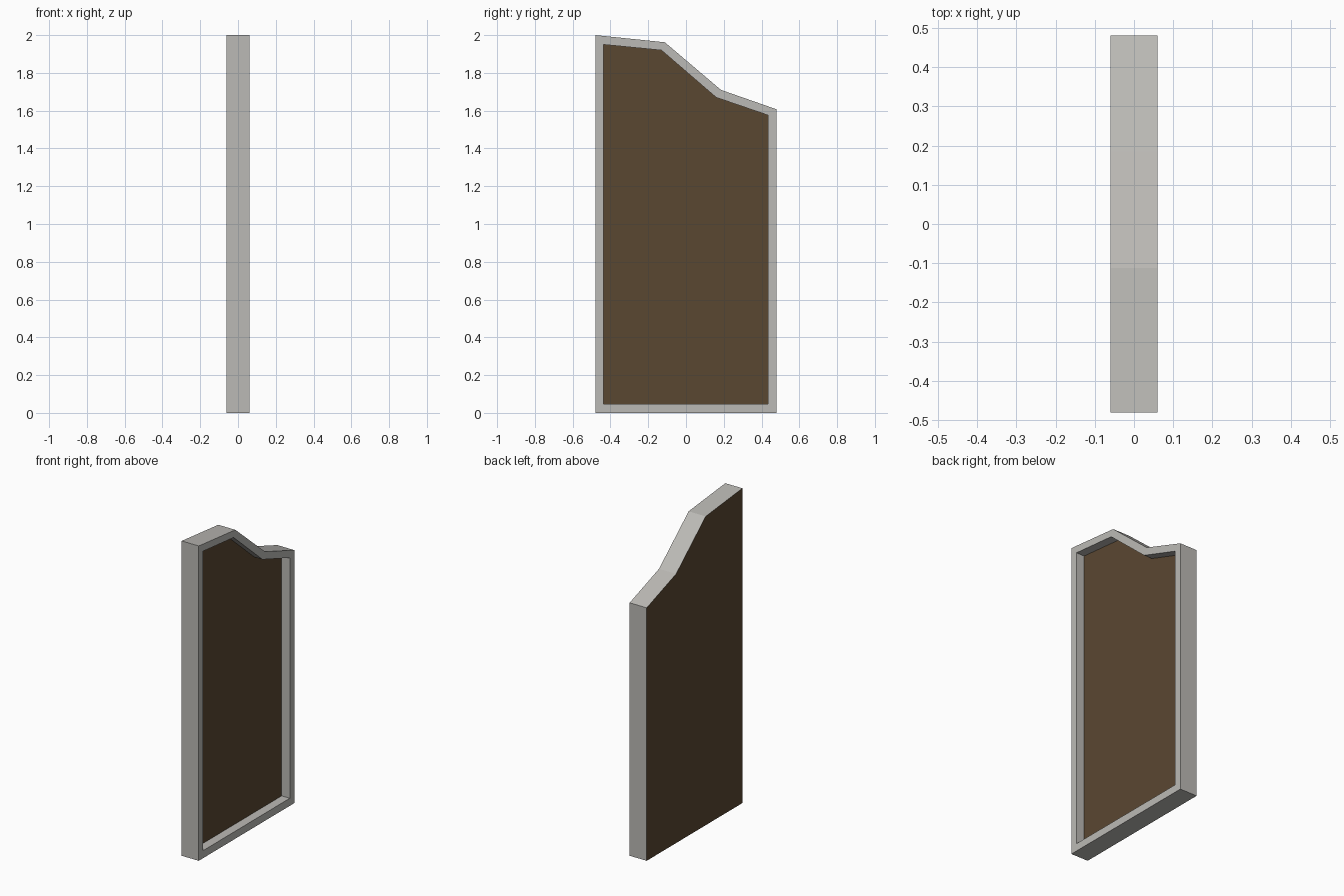
import bpy, bmesh

if "Cube" in bpy.data.objects:
    bpy.data.objects.remove(bpy.data.objects["Cube"])

def material(name, rgb):
    m = bpy.data.materials.new(name)
    m.diffuse_color = (*rgb, 1)
    m.use_nodes = True
    m.node_tree.nodes["Principled BSDF"].inputs["Base Color"].default_value = m.diffuse_color
    return m

# Outline of the board and of its recess, as (y, z)
outer = [(-0.48, 0), (0.48, 0), (0.48, 1.607), (0.185, 1.71), (-0.112, 1.962), (-0.48, 2.0)]
inner = [(-0.436, 0.048), (0.434, 0.048), (0.434, 1.576), (0.16, 1.67), (-0.13, 1.92), (-0.436, 1.95)]

bm = bmesh.new()

def ring(outline, x):
    return [bm.verts.new((x, y, z)) for y, z in outline]

# Back edge, front edge, rim inner edge, recess floor edge
rings = [ring(outer, -0.06), ring(outer, 0.06), ring(inner, 0.06), ring(inner, 0.003)]

# Frame: outer sides, rim and recess walls
for a, b in zip(rings, rings[1:]):
    for i in range(len(a)):
        j = (i + 1) % len(a)
        bm.faces.new((a[i], a[j], b[j], b[i]))

# Brown panel: back face and recess floor
for r in (rings[0], rings[-1]):
    bm.faces.new(r).material_index = 1

bmesh.ops.recalc_face_normals(bm, faces=bm.faces)
mesh = bpy.data.meshes.new("framed_panel")
bm.to_mesh(mesh)
bm.free()
mesh.materials.append(material("warm grey frame", (0.50, 0.49, 0.465)))
mesh.materials.append(material("dark brown panel", (0.102, 0.063, 0.031)))
bpy.context.collection.objects.link(bpy.data.objects.new("framed_panel", mesh))
